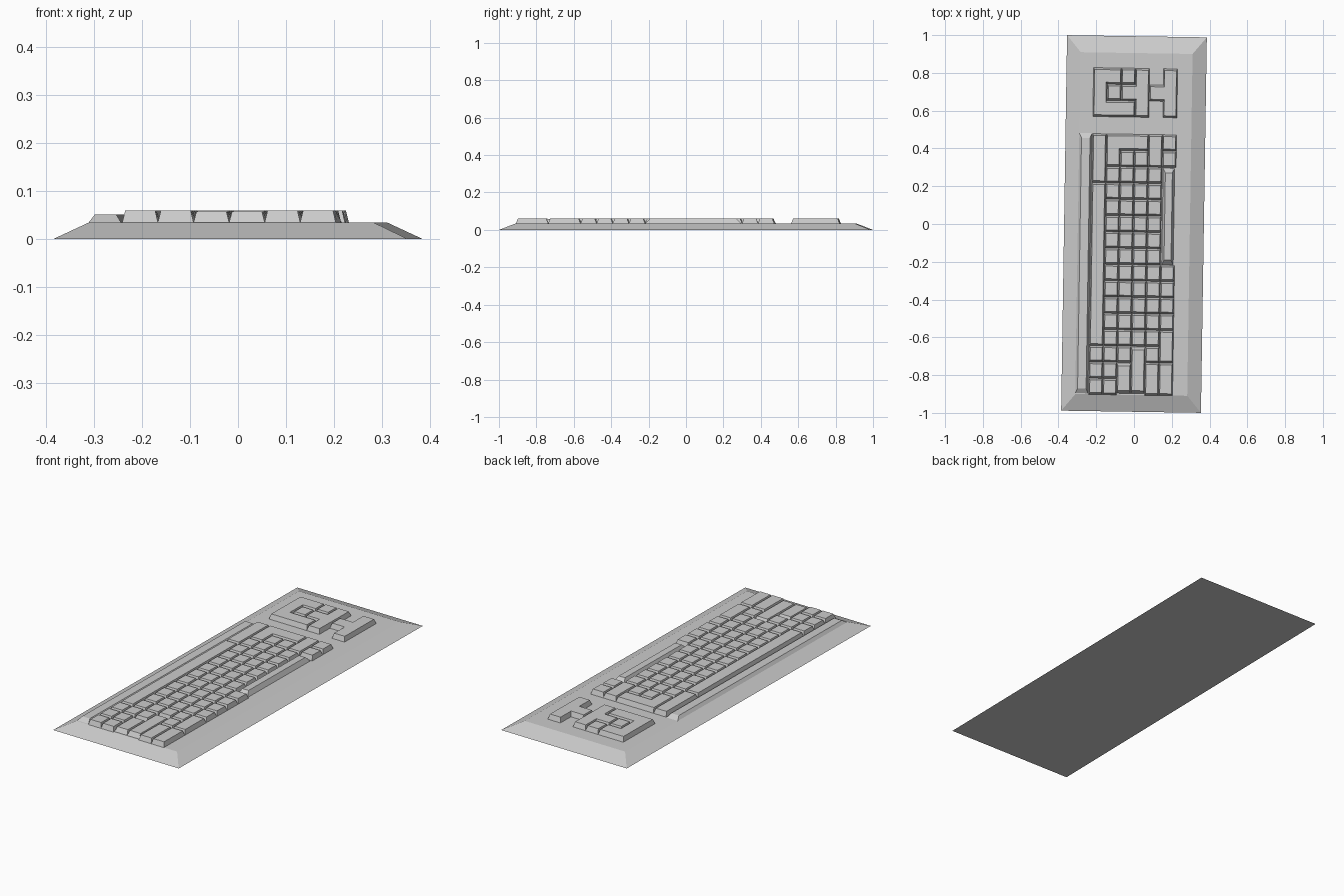
import bpy, bmesh

if "Cube" in bpy.data.objects:
    bpy.data.objects.remove(bpy.data.objects["Cube"])

TURN = -0.0157          # the whole board sits slightly turned
DECK = 0.035            # height of the flat deck
TOP = 0.06              # height of the key tops
U0, DU = -0.227, 0.0742     # column grid (across x)
V0, DV = 0.475, 0.0863      # row grid (along y, downwards)


def frustum(bm, base, top, z0, z1):
    """Tapered block; base and top are (umin, umax, vmin, vmax)."""
    rings = []
    for (a, b, c, d), z in ((base, z0), (top, z1)):
        rings.append([bm.verts.new((u, v, z)) for u, v in ((a, c), (b, c), (b, d), (a, d))])
    lo, hi = rings
    bm.faces.new(lo[::-1])
    bm.faces.new(hi)
    for i in range(4):
        j = (i + 1) % 4
        bm.faces.new((lo[i], lo[j], hi[j], hi[i]))


def finish(name, bm):
    mesh = bpy.data.meshes.new(name)
    bm.to_mesh(mesh)
    bm.free()
    ob = bpy.data.objects.new(name, mesh)
    ob.rotation_euler.z = TURN
    bpy.context.collection.objects.link(ob)


def block(name, base, top, z0, z1):
    bm = bmesh.new()
    frustum(bm, base, top, z0, z1)
    finish(name, bm)


def keys(name, cells, shift=0.0, iu=0.006, iv=0.01, top=TOP):
    """Keys given as (col start, col end, row start, row end) on the grid."""
    bm = bmesh.new()
    for c0, c1, r0, r1 in cells:
        a, b = U0 + c0 * DU, U0 + c1 * DU
        d, c = V0 - (r0 + shift) * DV, V0 - (r1 + shift) * DV
        frustum(bm, (a, b, c, d), (a + iu, b - iu, c + iv, d - iv), DECK, top)
    finish(name, bm)


# Case with sloped edges, and the raised bar along the back edge
block("case", (-0.37, 0.37, -0.994, 0.994), (-0.296, 0.296, -0.905, 0.905), 0, DECK)
block("raised_bar", (-0.297, -0.23, -0.90, 0.477), (-0.285, -0.24, -0.875, 0.452), DECK, 0.051)

# Single letter keys
single = [(c, c + 1, r, r + 1) for c in range(1, 5) for r in range(2, 14)
          if (c, r) != (3, 13)]
single += [(5, 6, r, r + 1) for r in (0, 1, 8, 9, 10, 11)]
single += [(c, c + 1, r, r + 1) for c in (0, 1) for r in (14, 15)]
single += [(0, 1, 13, 14), (2, 3, 1, 2), (3, 4, 1, 2)]
keys("letter_keys", single)

# Long keys around the edge of the block
keys("long_keys", [(0, 1, 0, 3), (0, 1, 3, 13), (4, 5, 0, 2), (5, 6, 12, 14),
                   (4, 5, 14, 16), (5, 6, 14, 16)])
keys("low_long_keys", [(2, 3, 14.05, 15.9), (3, 4, 13.05, 15.9)], iv=0.015, top=0.058)

# L-shaped key: a stem plus an arm that overlaps it
keys("corner_key", [(1, 2, 0, 2), (1.3, 4, 0, 1)])

# Space bar with long sloped ends
keys("space_bar", [(5.08, 5.9, 2.05, 7.98)], iu=0.012, iv=0.025)

# Side pad: C-shaped key, single keys and T-shaped key
keys("side_pad", [(0, 1, 0, 3), (0.3, 2, 0, 1), (0.3, 3, 2, 3),
                  (1, 2, 1, 2), (2, 3, 0, 1),
                  (3, 4, 0, 3), (2, 3.5, 1, 2)], shift=-4.05)

# Arrow keys in a T
keys("arrow_keys", [(5, 6, 0, 3), (4, 5.5, 1, 2)], shift=-4.05)
